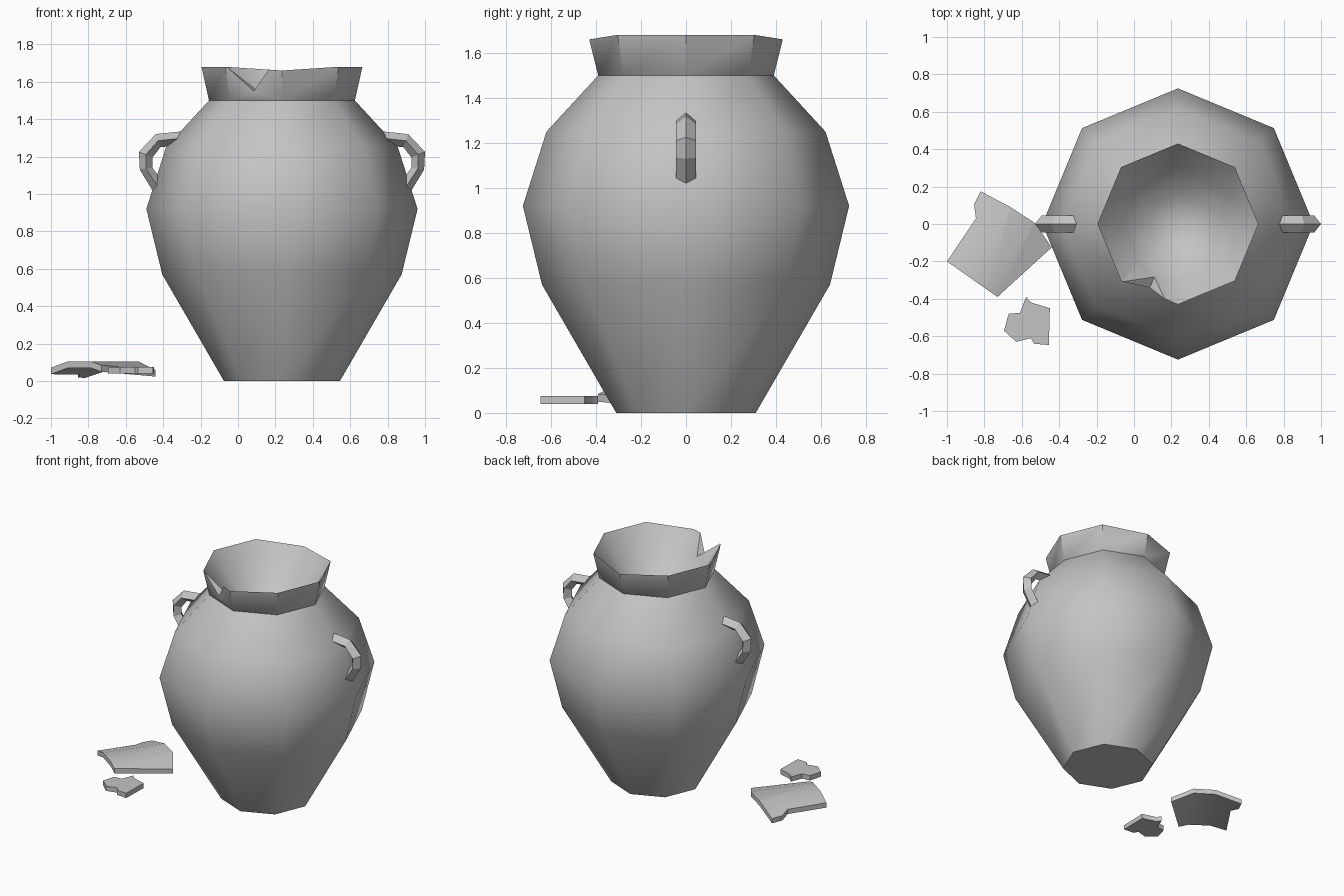
import bpy, bmesh, math
from mathutils import Vector

cube = bpy.data.objects.get("Cube")
if cube:
    bpy.data.objects.remove(cube, do_unlink=True)

SIDES = 8
POT_X = 0.235

clay = bpy.data.materials.new("grey_clay")
clay.use_nodes = True
clay.diffuse_color = (0.55, 0.55, 0.55, 1)
clay.node_tree.nodes["Principled BSDF"].inputs["Base Color"].default_value = (0.55, 0.55, 0.55, 1)


def finish(bm, name):
    bmesh.ops.recalc_face_normals(bm, faces=bm.faces)
    mesh = bpy.data.meshes.new(name)
    bm.to_mesh(mesh)
    bm.free()
    mesh.materials.append(clay)
    obj = bpy.data.objects.new(name, mesh)
    bpy.context.collection.objects.link(obj)
    return obj


def activate(obj):
    bpy.ops.object.select_all(action='DESELECT')
    obj.select_set(True)
    bpy.context.view_layer.objects.active = obj


def smooth(obj, degrees):
    activate(obj)
    bpy.ops.object.shade_smooth_by_angle(angle=math.radians(degrees))


def bridge(bm, a, b):
    n = len(a)
    for i in range(n):
        j = (i + 1) % n
        if len(a) == len(b):
            bm.faces.new((a[i], a[j], b[j], b[i]))
        else:
            bm.faces.new((a[i], a[j], b[0]))


def lathe(bm, profile):
    """Rings of the pot; a radius of zero makes a pole."""
    rings = []
    for r, z in profile:
        if r == 0:
            rings.append([bm.verts.new((POT_X, 0, z))])
            continue
        rings.append([bm.verts.new((POT_X + r * math.cos(math.tau * k / SIDES),
                                    r * math.sin(math.tau * k / SIDES), z))
                      for k in range(SIDES)])
    for a, b in zip(rings, rings[1:]):
        if len(a) == 1:
            a, b = b, a
        bridge(bm, a, b)
    return rings


# Belly of the pot with a flat base
bm = bmesh.new()
rings = lathe(bm, [(0.31, 0), (0.64, 0.57), (0.725, 0.92), (0.62, 1.25), (0.39, 1.50)])
bm.faces.new(rings[0])
smooth(finish(bm, "pot_body"), 50)

# Flared neck with the hollow of the mouth
bm = bmesh.new()
rings = lathe(bm, [(0, 1.2), (0.39, 1.50), (0.43, 1.68), (0.30, 1.50), (0.16, 1.37), (0, 1.32)])
for k in (2, 6):
    rings[2][k].co.z = 1.66
neck = finish(bm, "pot_neck")

# Chip broken out of the rim
bm = bmesh.new()
inward = Vector((0.383, 0.924, 0))
low = Vector((0.085, -0.34, 1.55))
wedge = [low, low + Vector((-0.17, 0.037, 0.152)), low + Vector((0.106, -0.075, 0.152))]
ends = [[bm.verts.new(p + inward * t) for p in wedge] for t in (-0.15, 0.2)]
bridge(bm, *ends)
for end in ends:
    bm.faces.new(end)
cutter = finish(bm, "chip_cutter")
cutter.hide_render = True
mod = neck.modifiers.new("chip", 'BOOLEAN')
mod.operation = 'DIFFERENCE'
mod.solver = 'EXACT'
mod.object = cutter
activate(neck)
bpy.ops.object.modifier_apply(modifier=mod.name)
bpy.data.objects.remove(cutter, do_unlink=True)
smooth(neck, 40)

# Handles with a diamond section, mirrored about the pot
outer = [(-0.30, 1.335), (-0.44, 1.32), (-0.53, 1.225), (-0.525, 1.13), (-0.455, 1.015)]
inner = [(-0.32, 1.26), (-0.415, 1.25), (-0.457, 1.195), (-0.457, 1.14), (-0.40, 1.06)]
for name, flip in (("right_handle", False), ("left_handle", True)):
    bm = bmesh.new()
    rings = []
    for (ox, oz), (ix, iz) in zip(outer, inner):
        mx, mz = (ox + ix) / 2, (oz + iz) / 2
        section = [(ox, 0, oz), (mx, 0.045, mz), (ix, 0, iz), (mx, -0.045, mz)]
        rings.append([bm.verts.new((2 * POT_X - x if flip else x, y, z))
                      for x, y, z in section])
    for a, b in zip(rings, rings[1:]):
        bridge(bm, a, b)
    bm.faces.new(rings[0])
    bm.faces.new(rings[-1])
    finish(bm, name)


def shard(name, outline, top, thick, bend):
    """Broken piece: flat crown with sides sloping down beyond two creases."""
    bm = bmesh.new()
    bm.faces.new([bm.verts.new((x, y, 0)) for x, y in outline])
    centre, across = Vector((-0.72, -0.10, 0)), Vector((0.82, -0.575, 0))
    if bend:
        for u in (-0.06, 0.09):
            bmesh.ops.bisect_plane(bm, geom=bm.verts[:] + bm.edges[:] + bm.faces[:],
                                   plane_co=centre + across * u, plane_no=across)
    for v in bm.verts:
        u = (v.co - centre).dot(across)
        v.co.z = top - bend * max(0, -0.06 - u, u - 0.09)
    made = bmesh.ops.extrude_face_region(bm, geom=bm.faces[:], use_keep_orig=True)
    lower = [g for g in made["geom"] if isinstance(g, bmesh.types.BMVert)]
    bmesh.ops.translate(bm, verts=lower, vec=(0, 0, -thick))
    smooth(finish(bm, name), 35)


# Shards lying on the ground
shard("large_shard", [(-1.0, -0.2), (-0.73, -0.39), (-0.44, -0.125), (-0.53, 0.005),
                      (-0.66, 0.09), (-0.82, 0.175), (-0.855, 0.105), (-0.845, 0.03)],
      0.105, 0.035, 0.3)
shard("small_shard", [(-0.577, -0.39), (-0.61, -0.475), (-0.67, -0.48), (-0.695, -0.57),
                      (-0.63, -0.63), (-0.55, -0.61), (-0.535, -0.64), (-0.455, -0.647),
                      (-0.45, -0.45), (-0.55, -0.42)],
      0.075, 0.035, 0)
